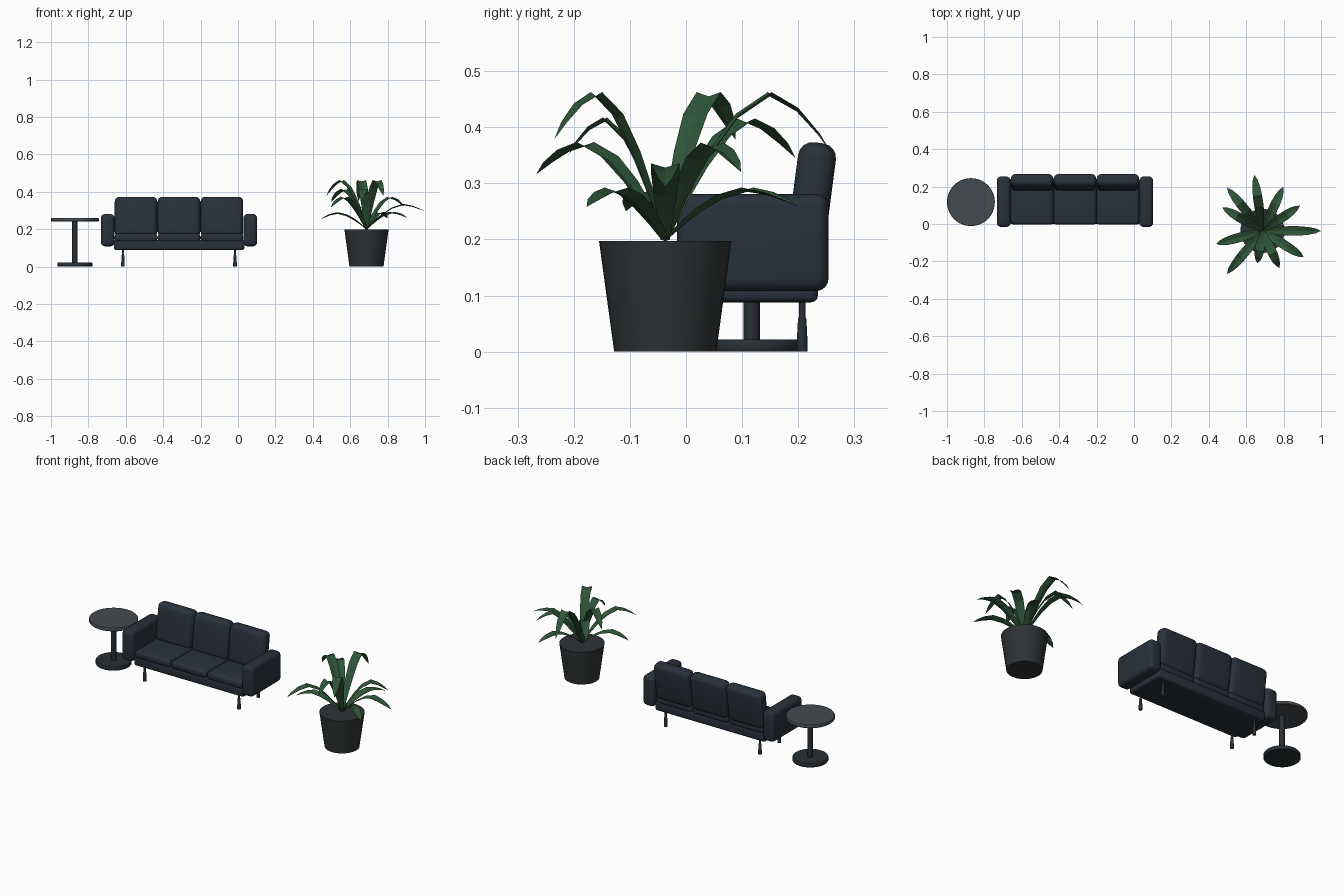
import bpy, bmesh, math
from mathutils import Vector

if "Cube" in bpy.data.objects:
    bpy.data.objects.remove(bpy.data.objects["Cube"])


def material(name, rgb):
    m = bpy.data.materials.new(name)
    m.diffuse_color = (*rgb, 1)
    m.use_nodes = True
    m.node_tree.nodes["Principled BSDF"].inputs["Base Color"].default_value = m.diffuse_color
    return m


FABRIC = material("fabric", (0.022, 0.030, 0.042))
TABLE = material("table_grey", (0.06, 0.07, 0.08))
METAL = material("dark_metal", (0.022, 0.028, 0.034))
POT = material("pot_grey", (0.028, 0.033, 0.036))
LEAF = material("leaf_green", (0.028, 0.09, 0.04))


def finish(bm, name, mat, smooth=True):
    bmesh.ops.recalc_face_normals(bm, faces=bm.faces)
    me = bpy.data.meshes.new(name)
    bm.to_mesh(me)
    bm.free()
    ob = bpy.data.objects.new(name, me)
    bpy.context.collection.objects.link(ob)
    me.materials.append(mat)
    if smooth:
        bpy.ops.object.select_all(action='DESELECT')
        ob.select_set(True)
        bpy.context.view_layer.objects.active = ob
        bpy.ops.object.shade_smooth_by_angle(angle=math.radians(40))
    return ob


def soft_box(name, x, y, z, bevel, tilt=0.0):
    """Rounded box from (min, max) ranges, tilted about x."""
    bm = bmesh.new()
    bmesh.ops.create_cube(bm, size=1)
    size = [r[1] - r[0] for r in (x, y, z)]
    bmesh.ops.scale(bm, vec=size, verts=bm.verts)
    bmesh.ops.bevel(bm, geom=bm.edges[:], offset=bevel, segments=4,
                    profile=0.5, affect='EDGES')
    ob = finish(bm, name, FABRIC)
    ob.location = [sum(r) / 2 for r in (x, y, z)]
    ob.rotation_euler.x = tilt
    return ob


def lathe(name, profile, loc, mat, sides=40):
    """Revolve (radius, height) points; both ends are capped."""
    bm = bmesh.new()
    rings = []
    for r, z in profile:
        rings.append([bm.verts.new((r * math.cos(a), r * math.sin(a), z))
                      for a in (math.tau * i / sides for i in range(sides))])
    for lo, hi in zip(rings, rings[1:]):
        for i in range(sides):
            j = (i + 1) % sides
            bm.faces.new((lo[i], lo[j], hi[j], hi[i]))
    bm.faces.new(rings[0])
    bm.faces.new(rings[-1])
    ob = finish(bm, name, mat)
    ob.location = loc
    return ob


# Side table
T = (-0.872, 0.117, 0)
lathe("table_base", [(0.092, 0), (0.094, 0.003), (0.094, 0.018), (0.091, 0.022)], T, METAL)
lathe("table_column", [(0.0145, 0.02), (0.0145, 0.242)], T, METAL, 24)
lathe("table_top", [(0.125, 0.241), (0.128, 0.244), (0.128, 0.257), (0.126, 0.26)], T, TABLE, 48)

# Sofa frame, arms and cushions
soft_box("sofa_base", (-0.664, 0.034), (0.0, 0.235), (0.088, 0.142), 0.012)
for side, x in (("left", (-0.733, -0.660)), ("right", (0.029, 0.102))):
    soft_box(side + "_arm", x, (-0.016, 0.254), (0.108, 0.281), 0.022)
for i in range(3):
    x0 = -0.660 + 0.2297 * i
    x = (x0 + 0.001, x0 + 0.2285)
    soft_box(f"seat_cushion_{i + 1}", x, (-0.003, 0.237), (0.132, 0.176), 0.016)
    soft_box(f"back_cushion_{i + 1}", x, (0.189, 0.257), (0.160, 0.373), 0.026, -0.13)

# Sofa legs
for x in (-0.615, -0.016):
    for row, y in (("front", 0.032), ("back", 0.207)):
        lathe(f"{row}_leg", [(0.0095, 0), (0.0095, 0.02), (0.0075, 0.058),
                             (0.006, 0.062), (0.006, 0.095)], (x, y, 0), METAL, 16)

# Plant pot with flat soil
PX, PY, PZ = 0.687, -0.037, 0.197
lathe("plant_pot", [(0.091, 0), (0.118, PZ)], (PX, PY, 0), POT)

# Leaves: tip offset x, tip offset y, peak height, tip height
LEAVES = [
    (-0.043, 0.300, 0.455, 0.348), (0.112, 0.236, 0.285, 0.258),
    (0.200, 0.135, 0.365, 0.320), (0.313, 0.000, 0.328, 0.294),
    (0.220, -0.140, 0.285, 0.258), (0.090, -0.198, 0.455, 0.378),
    (-0.027, -0.173, 0.410, 0.350), (-0.190, -0.230, 0.366, 0.316),
    (-0.248, -0.070, 0.282, 0.250), (-0.214, 0.125, 0.455, 0.378),
    (-0.190, 0.232, 0.408, 0.345),
]
WIDTHS = [0.008, 0.015, 0.021, 0.025, 0.025, 0.021, 0.013, 0.0]
STEPS = [0, 0.13, 0.27, 0.43, 0.62, 0.78, 0.91, 1]
PEAK = 0.62


def leaf(name, dx, dy, peak, tip):
    """Drooping blade folded along its midrib."""
    bm = bmesh.new()
    across = Vector((-dy, dx, 0)).normalized()
    rows = []
    for f, w in zip(STEPS, WIDTHS):
        if f < PEAK:
            z = peak - (peak - PZ) * (1 - f / PEAK) ** 1.6
        else:
            z = peak - (peak - tip) * ((f - PEAK) / (1 - PEAK)) ** 1.6
        mid = Vector((PX + dx * f, PY + dy * f, z))
        if w == 0:
            rows.append([bm.verts.new(mid)])
        else:
            lift = Vector((0, 0, w * 0.3))
            rows.append([bm.verts.new(mid - across * w + lift), bm.verts.new(mid),
                         bm.verts.new(mid + across * w + lift)])
    for a, b in zip(rows, rows[1:]):
        for k in (0, 1):
            if len(b) == 3:
                bm.faces.new((a[k], a[k + 1], b[k + 1], b[k]))
            else:
                bm.faces.new((a[k], a[k + 1], b[0]))
    finish(bm, name, LEAF, smooth=False)


for n, spec in enumerate(LEAVES):
    leaf(f"leaf_{n + 1}", *spec)
